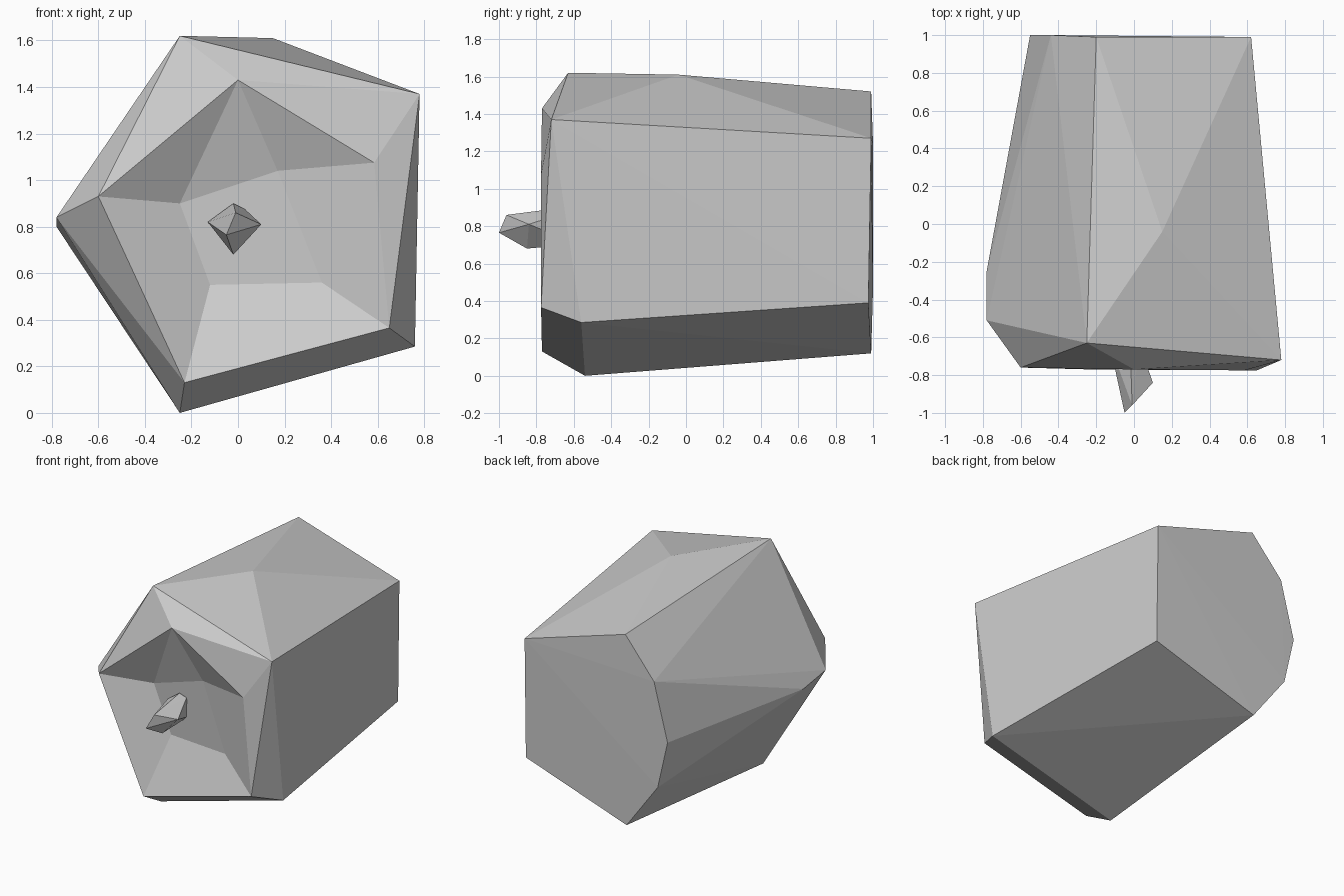
import bpy, bmesh

if "Cube" in bpy.data.objects:
    bpy.data.objects.remove(bpy.data.objects["Cube"])


def new_object(name, bm):
    """Turn a bmesh into a flat-shaded object."""
    bmesh.ops.recalc_face_normals(bm, faces=bm.faces[:])
    mesh = bpy.data.meshes.new(name)
    bm.to_mesh(mesh)
    bm.free()
    obj = bpy.data.objects.new(name, mesh)
    bpy.context.collection.objects.link(obj)
    return obj


def add_points(bm, points):
    return [bm.verts.new(p) for p in points]


# Cross-sections of the faceted block, clockwise from the top seen from the front
back_ring = [(-0.20, 0.99, 1.52), (0.62, 0.99, 1.27), (0.62, 0.975, 0.39), (-0.21, 0.99, 0.12),
             (-0.47, 1.0, 0.47), (-0.55, 1.0, 0.82), (-0.44, 1.0, 1.24)]
shoulder_ring = [(-0.25, -0.63, 1.62), (0.15, -0.04, 1.61), (0.78, -0.72, 1.37), (0.76, -0.56, 0.285),
                 (-0.25, -0.54, 0.0), (-0.78, -0.25, 0.80), (-0.78, -0.51, 0.84)]
rim_ring = [(0.0, -0.77, 1.43), (0.585, -0.775, 1.075), (0.65, -0.775, 0.365),
            (-0.23, -0.77, 0.13), (-0.60, -0.76, 0.93)]
recess_ring = [(0.17, -0.65, 1.04), (0.36, -0.665, 0.56), (-0.12, -0.605, 0.55), (-0.25, -0.62, 0.90)]

# Block: convex shell with its front panel opened
bm = bmesh.new()
add_points(bm, back_ring + shoulder_ring)
rim = add_points(bm, rim_ring)
bmesh.ops.convex_hull(bm, input=bm.verts[:])
panel = [f for f in bm.faces if all(v in rim for v in f.verts)]
bmesh.ops.delete(bm, geom=panel, context='FACES')

# Shallow recess in the front panel
floor = add_points(bm, recess_ring)
a, b, c, d, e = rim
p, q, r, s = floor
for face in [(a, b, p), (b, c, q, p), (c, d, r, q), (d, e, s, r), (e, a, s), (a, p, s), (p, q, r, s)]:
    bm.faces.new(face)
new_object("block_body", bm)

# Small pointed stud sticking out of the recess
bm = bmesh.new()
add_points(bm, [(-0.05, -1.0, 0.765), (-0.01, -0.96, 0.86), (0.10, -0.84, 0.81), (-0.02, -0.85, 0.68),
                (-0.02, -0.65, 0.90), (-0.13, -0.63, 0.82), (0.03, -0.64, 0.875), (0.0, -0.58, 0.705)])
bmesh.ops.convex_hull(bm, input=bm.verts[:])
new_object("front_stud", bm)
